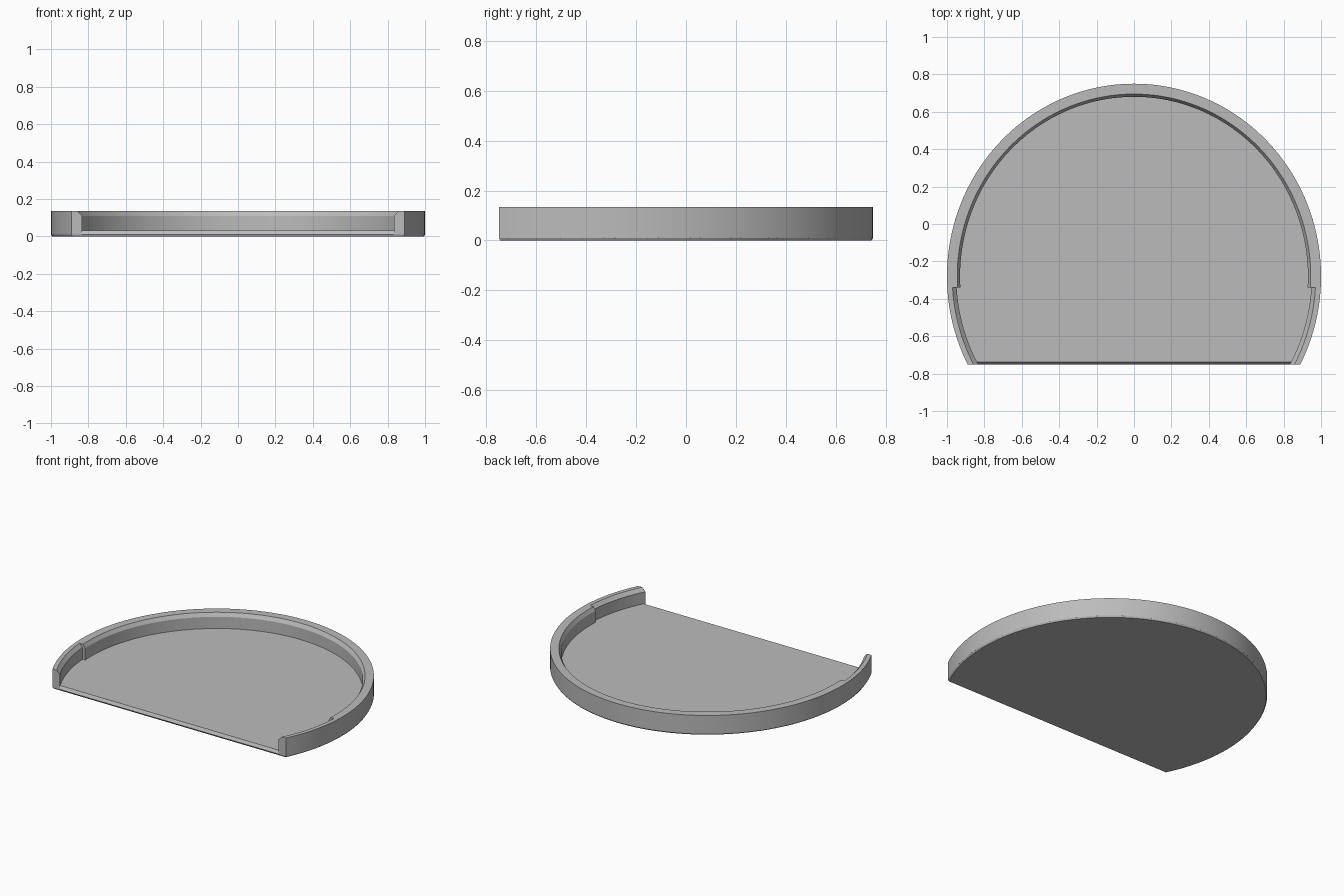
import bpy, bmesh, math

if "Cube" in bpy.data.objects:
    bpy.data.objects.remove(bpy.data.objects["Cube"])

YC, A, B = -0.28, 1.0, 1.03      # outline ellipse centre and radii
FRONT, STEP = -0.75, -0.34       # cut front edge, where the rim gets thicker

grey = bpy.data.materials.new("plain grey")
grey.diffuse_color = (0.5, 0.5, 0.5, 1)
grey.use_nodes = True
grey.node_tree.nodes["Principled BSDF"].inputs["Base Color"].default_value = grey.diffuse_color


def arc(d, y0, n, y1=None):
    """Points on the outline inset by d: right side y0 to y1, or right round to left at y0."""
    a, b = A - d, B - d
    t0 = math.asin((y0 - YC) / b)
    t1 = math.pi - t0 if y1 is None else math.asin((y1 - YC) / b)
    ts = [t0 + (t1 - t0) * i / n for i in range(n + 1)]
    return [(a * math.cos(t), YC + b * math.sin(t)) for t in ts]


def finish(name, bm):
    bmesh.ops.recalc_face_normals(bm, faces=bm.faces)
    me = bpy.data.meshes.new(name)
    bm.to_mesh(me)
    bm.free()
    ob = bpy.data.objects.new(name, me)
    bpy.context.collection.objects.link(ob)
    me.materials.append(grey)
    bpy.ops.object.select_all(action='DESELECT')
    ob.select_set(True)
    bpy.context.view_layer.objects.active = ob
    bpy.ops.object.shade_smooth_by_angle(angle=math.radians(25))
    return ob


def loft(bm, rings, closed_rings):
    """Join successive rows of points with quads; returns the vertex rows."""
    rows = [[bm.verts.new(p) for p in r] for r in rings]
    for r, s in zip(rows, rows[1:]):
        m = len(r)
        for i in range(m if closed_rings else m - 1):
            j = (i + 1) % m
            bm.faces.new((r[i], r[j], s[j], s[i]))
    return rows


# Floor plate with a bevelled lower edge and a bevelled front lip
bm = bmesh.new()
levels = [(0.006, 0.0, FRONT + 0.005), (0.0, 0.01, FRONT), (0.002, 0.03, FRONT + 0.012)]
rows = loft(bm, [[(x, y, z) for x, y in arc(d, f, 96)] for d, z, f in levels], True)
bm.faces.new(rows[0])
bm.faces.new(rows[-1])
finish("floor_plate", bm)


def wall(name, profile, y0, n, y1=None, side=1):
    """Sweep an (inset, height) profile along the outline, with capped ends."""
    bm = bmesh.new()
    rings = [[(side * x, y, z) for x, y in arc(d, y0, n, y1)] for d, z in profile]
    rows = loft(bm, rings + rings[:1], False)
    bmesh.ops.remove_doubles(bm, verts=bm.verts, dist=1e-6)
    bmesh.ops.holes_fill(bm, edges=[e for e in bm.edges if e.is_boundary])
    return finish(name, bm)


# Thick rim round the back
wall("back_rim", [(0, 0.01), (0, 0.135), (0.055, 0.135), (0.07, 0.11), (0.07, 0.01)], STEP, 96)

# Thinner rim ends at the front, one each side
thin = [(0, 0.01), (0, 0.135), (0.028, 0.135), (0.05, 0.11), (0.05, 0.01)]
for name, side in (("right_rim_end", 1), ("left_rim_end", -1)):
    wall(name, thin, FRONT, 14, STEP, side)
